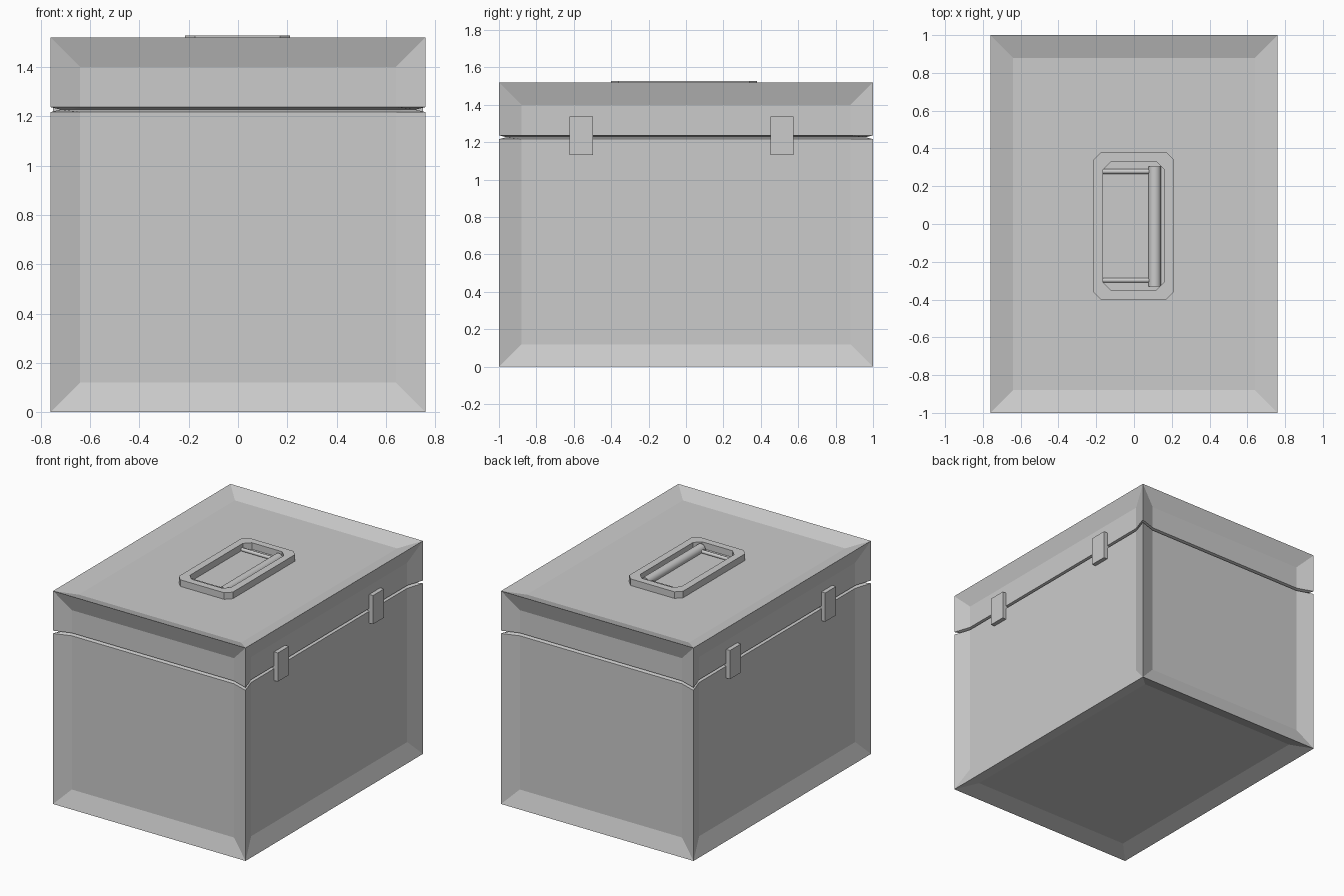
import bpy, bmesh, math
from mathutils import Matrix, Vector

if "Cube" in bpy.data.objects:
    bpy.data.objects.remove(bpy.data.objects["Cube"])

HX, HY, H = 0.76, 1.0, 1.52      # half width, half depth, height
FRAME, DEPTH = 0.12, 0.04        # border width and panel recess
SEAM, GAP, SEAM_DEPTH = 1.227, 0.01, 0.04


def finish(bm, name):
    bmesh.ops.recalc_face_normals(bm, faces=bm.faces[:])
    mesh = bpy.data.meshes.new(name)
    bm.to_mesh(mesh)
    bm.free()
    obj = bpy.data.objects.new(name, mesh)
    bpy.context.collection.objects.link(obj)
    return obj


def box(name, lo, hi):
    lo, hi = Vector(lo), Vector(hi)
    bm = bmesh.new()
    m = Matrix.Translation((lo + hi) / 2) @ Matrix.Diagonal((*(hi - lo), 1))
    bmesh.ops.create_cube(bm, size=1, matrix=m)
    return finish(bm, name)


def rod(name, a, b, radius, sides):
    a, b = Vector(a), Vector(b)
    d = b - a
    m = Matrix.Translation((a + b) / 2) @ d.to_track_quat('Z', 'Y').to_matrix().to_4x4()
    bm = bmesh.new()
    bmesh.ops.create_cone(bm, cap_ends=True, segments=sides, radius1=radius,
                          radius2=radius, depth=d.length, matrix=m)
    for f in bm.faces:
        f.smooth = len(f.verts) == 4
    for e in bm.edges:
        e.smooth = all(len(f.verts) == 4 for f in e.link_faces)
    return finish(bm, name)


# Chest: box with a recessed panel on every side
bm = bmesh.new()
bmesh.ops.create_cube(bm, size=1, matrix=Matrix.Translation((0, 0, H / 2))
                      @ Matrix.Diagonal((2 * HX, 2 * HY, H, 1)))
bmesh.ops.recalc_face_normals(bm, faces=bm.faces[:])
bmesh.ops.inset_individual(bm, faces=bm.faces[:], thickness=FRAME,
                           depth=-DEPTH, use_even_offset=True)

# Lid seam: V groove that follows the frame and panels all round
for z in (SEAM - GAP, SEAM, SEAM + GAP):
    bmesh.ops.bisect_plane(bm, geom=bm.verts[:] + bm.edges[:] + bm.faces[:],
                           plane_co=(0, 0, z), plane_no=(0, 0, 1))
for v in bm.verts:
    if abs(v.co.z - SEAM) < 1e-4:
        for axis, half in ((0, HX), (1, HY)):
            inward = abs(v.co[axis]) > half - DEPTH - 0.02
            v.co[axis] += math.copysign(SEAM_DEPTH, v.co[axis]) * (-1 if inward else 1)
finish(bm, "chest")

# Latches and hinges on both long sides
px = HX - DEPTH
for side, label in ((1, "right"), (-1, "left")):
    for y, end in ((-0.56, "front"), (0.513, "back")):
        xs = sorted((side * (px - 0.045), side * (px + 0.03)))
        box(f"{label}_{end}_latch", (xs[0], y - 0.062, 1.132), (xs[1], y + 0.062, 1.337))


# Handle plate: octagonal ring on the lid panel
def octagon(bm, hx, hy, c, z):
    pts = [(hx, hy - c), (hx - c, hy), (c - hx, hy), (-hx, hy - c),
           (-hx, c - hy), (c - hx, -hy), (hx - c, -hy), (hx, c - hy)]
    return [bm.verts.new((x - 0.002, y - 0.01, z)) for x, y in pts]


top, floor = 1.527, H - DEPTH
bm = bmesh.new()
loops = [octagon(bm, 0.213, 0.39, 0.04, floor - 0.005),
         octagon(bm, 0.213, 0.39, 0.04, top),
         octagon(bm, 0.162, 0.34, 0.042, top),
         octagon(bm, 0.162, 0.34, 0.042, floor - 0.005)]
for k in range(4):
    a, b = loops[k], loops[(k + 1) % 4]
    for i in range(8):
        j = (i + 1) % 8
        bm.faces.new((a[i], a[j], b[j], b[i]))
finish(bm, "handle_plate")

# Folded handle: grip bar and two arms
rod("handle_grip", (0.11, -0.33, 1.49), (0.11, 0.305, 1.49), 0.034, 12)
for y, end in ((-0.298, "front"), (0.278, "back")):
    rod(f"handle_arm_{end}", (-0.165, y, 1.488), (0.11, y, 1.488), 0.013, 8)
